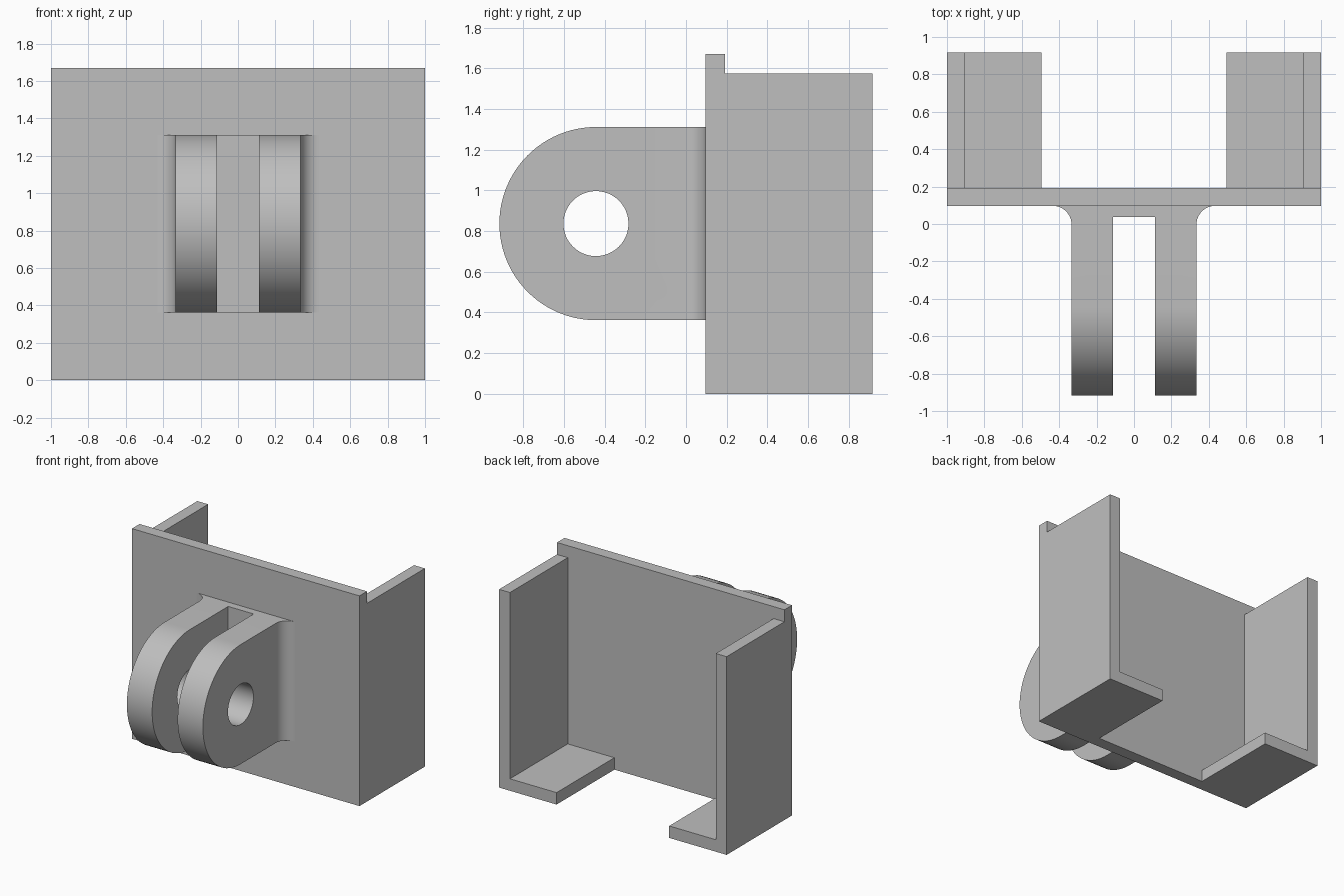
import bpy, bmesh, math
from mathutils import Vector

cube = bpy.data.objects.get("Cube")
if cube:
    bpy.data.objects.remove(cube, do_unlink=True)

grey = bpy.data.materials.new("plain_grey")
grey.use_nodes = True
grey.diffuse_color = (0.52, 0.52, 0.52, 1)
grey.node_tree.nodes["Principled BSDF"].inputs["Base Color"].default_value = grey.diffuse_color


def prism(name, outline, direction):
    """Extrude a closed 3D outline along a vector."""
    bm = bmesh.new()
    face = bm.faces.new([bm.verts.new(p) for p in outline])
    out = bmesh.ops.extrude_face_region(bm, geom=[face])
    moved = [v for v in out["geom"] if isinstance(v, bmesh.types.BMVert)]
    bmesh.ops.translate(bm, verts=moved, vec=Vector(direction))
    bmesh.ops.recalc_face_normals(bm, faces=bm.faces)
    mesh = bpy.data.meshes.new(name)
    bm.to_mesh(mesh)
    bm.free()
    mesh.materials.append(grey)
    obj = bpy.data.objects.new(name, mesh)
    bpy.context.collection.objects.link(obj)
    return obj


def arc(cx, cy, r, start, end, steps):
    angles = [math.radians(start + (end - start) * i / steps) for i in range(steps + 1)]
    return [(cx + r * math.cos(a), cy + r * math.sin(a)) for a in angles]


def activate(obj):
    bpy.ops.object.select_all(action='DESELECT')
    obj.select_set(True)
    bpy.context.view_layer.objects.active = obj


def combine(obj, tool, operation):
    """Apply a boolean and remove the tool object."""
    mod = obj.modifiers.new(operation.lower(), 'BOOLEAN')
    mod.operation, mod.solver, mod.object = operation, 'EXACT', tool
    activate(obj)
    bpy.ops.object.modifier_apply(modifier=mod.name)
    bpy.data.objects.remove(tool, do_unlink=True)


# Main dimensions
HEIGHT, WALL_TOP, THICK = 1.67, 1.575, 0.095
FRONT, BACK, TAB = 0.097, 0.918, 0.495
PIN_Y, PIN_Z, ROUND, HOLE = -0.443, 0.837, 0.475, 0.16
LUG_IN, LUG_OUT, SLOT_END, FILLET = 0.112, 0.334, 0.037, 0.1

# Front plate
plate = prism("mounting_channel",
              [(-1, FRONT, 0), (1, FRONT, 0), (1, FRONT, HEIGHT), (-1, FRONT, HEIGHT)],
              (0, THICK, 0))

# L-shaped sides: tall wall with a short bottom tab
profile = [(TAB, 0), (1, 0), (1, WALL_TOP), (1 - THICK, WALL_TOP),
           (1 - THICK, THICK), (TAB, THICK)]
for side in (1, -1):
    wall = prism("side_wall", [(side * x, FRONT, z) for x, z in profile],
                 (0, BACK - FRONT, 0))
    combine(plate, wall, 'UNION')

# Clevis plan: two lugs, a slot between them and filleted roots
half = [(LUG_IN, SLOT_END), (LUG_IN, -1), (LUG_OUT, -1)]
half += arc(LUG_OUT + FILLET, FRONT - FILLET, FILLET, 180, 90, 16)
plan = half + [(-x, y) for x, y in reversed(half)]
clevis = prism("clevis_lugs", [(x, y, PIN_Z - 0.6) for x, y in plan], (0, 0, 1.2))

# Rounded side outline of the lugs
outline = arc(PIN_Y, PIN_Z, ROUND, 90, 270, 48)
outline += [(FRONT, PIN_Z - ROUND), (FRONT, PIN_Z + ROUND)]
combine(clevis, prism("lug_outline", [(-0.6, y, z) for y, z in outline], (1.2, 0, 0)),
        'INTERSECT')

# Pin hole through both lugs
ring = arc(PIN_Y, PIN_Z, HOLE, 0, 360, 48)[:-1]
combine(clevis, prism("pin_hole", [(-0.6, y, z) for y, z in ring], (1.2, 0, 0)),
        'DIFFERENCE')

activate(clevis)
bpy.ops.object.shade_smooth_by_angle(angle=math.radians(30))
